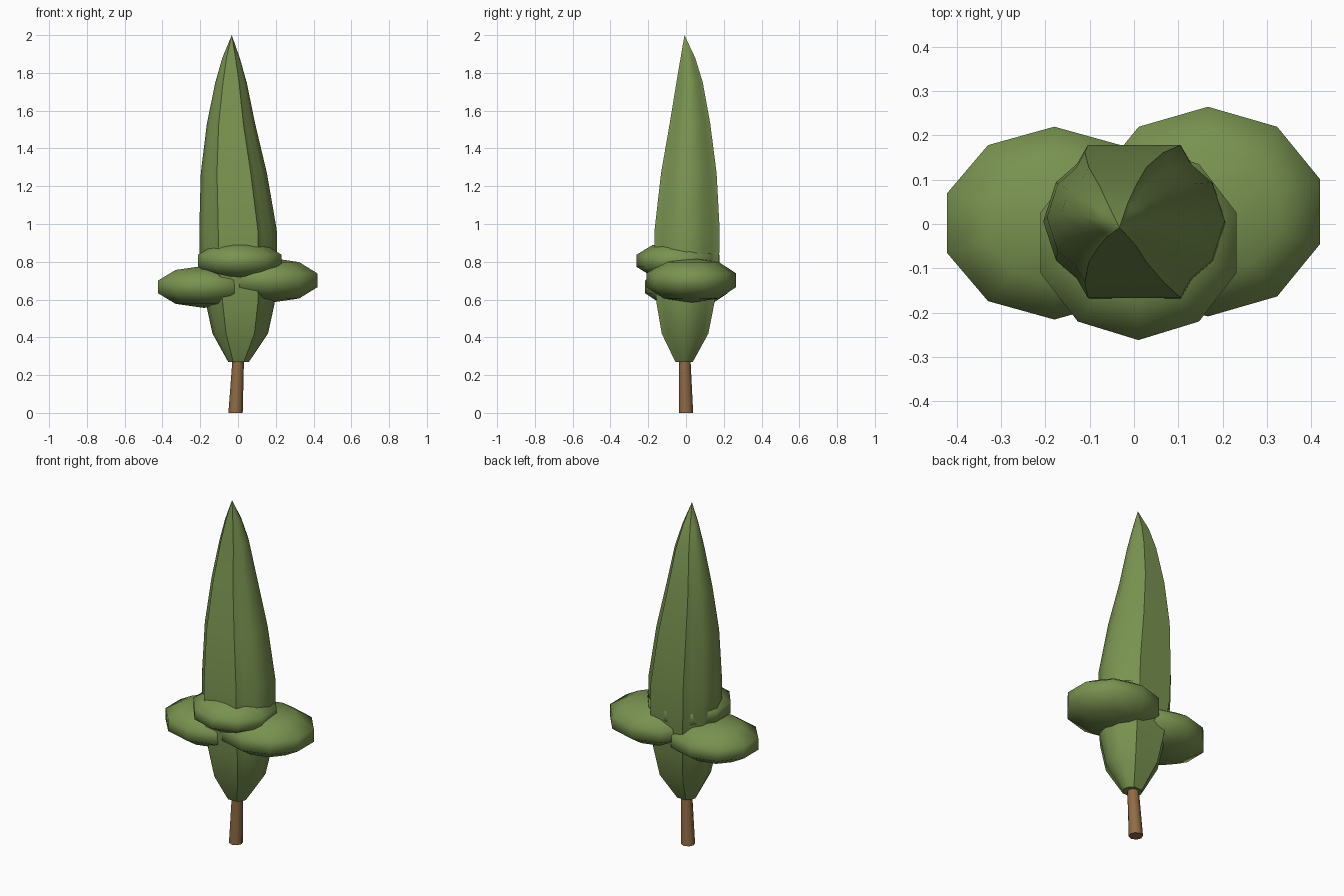
import bpy, bmesh, math
from mathutils import Vector

cube = bpy.data.objects.get("Cube")
if cube:
    bpy.data.objects.remove(cube, do_unlink=True)


def material(name, rgb):
    mat = bpy.data.materials.new(name)
    mat.use_nodes = True
    mat.diffuse_color = (*rgb, 1)
    mat.node_tree.nodes["Principled BSDF"].inputs["Base Color"].default_value = (*rgb, 1)
    return mat


def finish(bm, name, mat, angle):
    bmesh.ops.recalc_face_normals(bm, faces=bm.faces)
    mesh = bpy.data.meshes.new(name)
    bm.to_mesh(mesh)
    bm.free()
    mesh.materials.append(mat)
    obj = bpy.data.objects.new(name, mesh)
    bpy.context.collection.objects.link(obj)
    bpy.ops.object.select_all(action="DESELECT")
    obj.select_set(True)
    bpy.context.view_layer.objects.active = obj
    bpy.ops.object.shade_smooth_by_angle(angle=math.radians(angle))
    return obj


def loft(name, section, rings, mat, angle, tip=None):
    """Skin a section through rings of (z, centre x, centre y, scale)."""
    bm = bmesh.new()
    loops = [[bm.verts.new((cx + x * r, cy + y * r, z)) for x, y in section]
             for z, cx, cy, r in rings]
    n = len(section)
    for low, high in zip(loops, loops[1:]):
        for i in range(n):
            j = (i + 1) % n
            bm.faces.new((low[i], low[j], high[j], high[i]))
    bm.faces.new(loops[0][::-1])
    if tip:
        apex = bm.verts.new(tip)
        for i in range(n):
            bm.faces.new((loops[-1][i], loops[-1][(i + 1) % n], apex))
    else:
        bm.faces.new(loops[-1])
    return finish(bm, name, mat, angle)


def leaf_clump(name, centre, radii, mat):
    bm = bmesh.new()
    bmesh.ops.create_uvsphere(bm, u_segments=10, v_segments=5, radius=1)
    # Put a corner of each ring on the y axis
    top = max(bm.verts, key=lambda v: v.co.y).co
    turn = math.pi / 2 - math.atan2(top.y, top.x)
    for v in bm.verts:
        a = math.atan2(v.co.y, v.co.x) + turn
        d = math.hypot(v.co.x, v.co.y)
        p = (d * math.cos(a), d * math.sin(a), v.co.z)
        v.co = Vector(centre) + Vector([q * r for q, r in zip(p, radii)])
    return finish(bm, name, mat, 80)


leaf_green = material("leaf green", (0.19, 0.29, 0.08))
bark_brown = material("bark brown", (0.28, 0.15, 0.06))

# Leaning trunk
octagon = [(math.cos(i * math.pi / 4), math.sin(i * math.pi / 4)) for i in range(8)]
loft("trunk", octagon, [(0, -0.013, 0, 0.038), (0.34, 0.004, -0.008, 0.029)], bark_brown, 60)

# Tall crown: lobed six-cornered section, mirrored from one quarter
quarter = [(0.86, 0.43), (0.63, 0.63), (0.51, 0.84)]
half = [(1, 0)] + quarter + [(-x, y) for x, y in reversed(quarter)]
section = half + [(-x, -y) for x, y in half]
crown_rings = [
    (0.27, 0.003, -0.01, 0.055), (0.42, 0.012, -0.005, 0.147),
    (0.58, 0.012, -0.003, 0.182), (0.80, 0.003, 0.003, 0.205),
    (0.97, 0.0, 0.006, 0.205), (1.27, -0.022, 0.015, 0.175),
    (1.53, -0.037, 0.021, 0.128), (1.75, -0.037, 0.019, 0.083),
    (1.88, -0.037, 0.010, 0.046),
]
loft("crown", section, crown_rings, leaf_green, 45, tip=(-0.033, -0.008, 2.0))

# Flattened leaf clumps around the crown
leaf_clump("right_leaf_clump", (-0.18, 0.002, 0.667), (0.268, 0.229, 0.111), leaf_green)
leaf_clump("left_leaf_clump", (0.167, 0.028, 0.702), (0.28, 0.249, 0.119), leaf_green)
leaf_clump("front_leaf_clump", (0.01, -0.0425, 0.805), (0.245, 0.231, 0.103), leaf_green)
